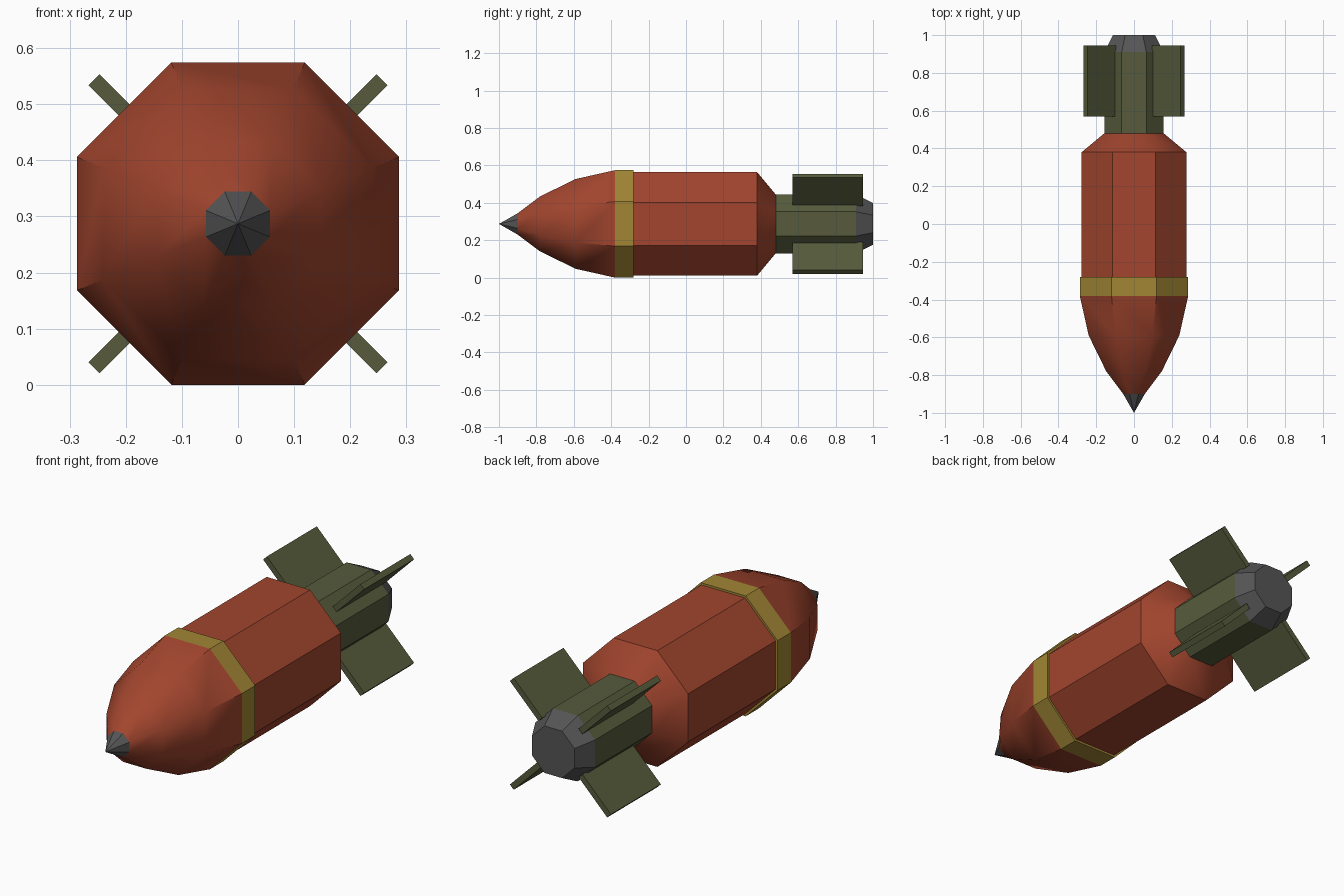
import bpy, bmesh, math
from mathutils import Matrix

if "Cube" in bpy.data.objects:
    bpy.data.objects.remove(bpy.data.objects["Cube"])

CZ = 0.287          # axis height
SIDES = 8


def material(name, rgb):
    m = bpy.data.materials.new(name)
    m.diffuse_color = (*rgb, 1)
    m.use_nodes = True
    m.node_tree.nodes["Principled BSDF"].inputs["Base Color"].default_value = m.diffuse_color
    return m


RED = material("red_paint", (0.36, 0.06, 0.027))
YELLOW = material("yellow_paint", (0.36, 0.24, 0.035))
GREEN = material("olive_paint", (0.095, 0.105, 0.045))
GREY = material("dark_metal", (0.09, 0.09, 0.09))


def finish(name, bm, mat, smooth=None):
    bmesh.ops.recalc_face_normals(bm, faces=bm.faces)
    me = bpy.data.meshes.new(name)
    bm.to_mesh(me)
    bm.free()
    me.materials.append(mat)
    ob = bpy.data.objects.new(name, me)
    bpy.context.collection.objects.link(ob)
    if smooth:
        bpy.ops.object.select_all(action='DESELECT')
        ob.select_set(True)
        bpy.context.view_layer.objects.active = ob
        bpy.ops.object.shade_smooth_by_angle(angle=math.radians(smooth))
    return ob


def shell(name, profile, mat, smooth=None, cap_end=False):
    """Octagonal shell along y from (y, flat-to-centre distance) pairs."""
    bm = bmesh.new()
    rings = []
    for y, apothem in profile:
        if apothem == 0:
            rings.append([bm.verts.new((0, y, CZ))] * SIDES)
            continue
        r = apothem / math.cos(math.pi / SIDES)
        angles = [(i + 0.5) * math.tau / SIDES for i in range(SIDES)]
        rings.append([bm.verts.new((r * math.cos(a), y, CZ + r * math.sin(a)))
                      for a in angles])
    for a, b in zip(rings, rings[1:]):
        for i in range(SIDES):
            j = (i + 1) % SIDES
            bm.faces.new(dict.fromkeys((a[i], a[j], b[j], b[i])))
    if cap_end:
        bm.faces.new(rings[-1])
    # open shells: make sure normals point away from the axis
    ob = finish(name, bm, mat, smooth)
    p = ob.data.polygons[0]
    if p.normal.x * p.center.x + p.normal.z * (p.center.z - CZ) < 0:
        ob.data.flip_normals()
    return ob


# Nose, band and body
shell("nose_tip", [(-1, 0), (-0.9, 0.057)], GREY)
shell("nose", [(-0.9, 0.057), (-0.78, 0.147), (-0.59, 0.24), (-0.38, 0.287)], RED, 42)
shell("band", [(-0.38, 0.287), (-0.28, 0.287), (-0.28, 0.277)], YELLOW)
shell("body", [(-0.28, 0.277), (0.38, 0.277), (0.48, 0.157)], RED, 35)

# Tail tube and end cap
shell("tail_tube", [(0.48, 0.157), (0.91, 0.157)], GREEN)
shell("tail_cap", [(0.91, 0.157), (1.0, 0.112)], GREY, cap_end=True)

# Four diagonal fins
R0, R1, Y0, Y1, THICK = 0.15, 0.363, 0.57, 0.946, 0.028
for k in range(4):
    bm = bmesh.new()
    size = Matrix.Diagonal((R1 - R0, Y1 - Y0, THICK, 1))
    place = (Matrix.Translation((0, 0, CZ))
             @ Matrix.Rotation(math.radians(45 + 90 * k), 4, 'Y')
             @ Matrix.Translation(((R0 + R1) / 2, (Y0 + Y1) / 2, 0)))
    bmesh.ops.create_cube(bm, size=1, matrix=place @ size)
    finish(f"fin_{k + 1}", bm, GREEN)
